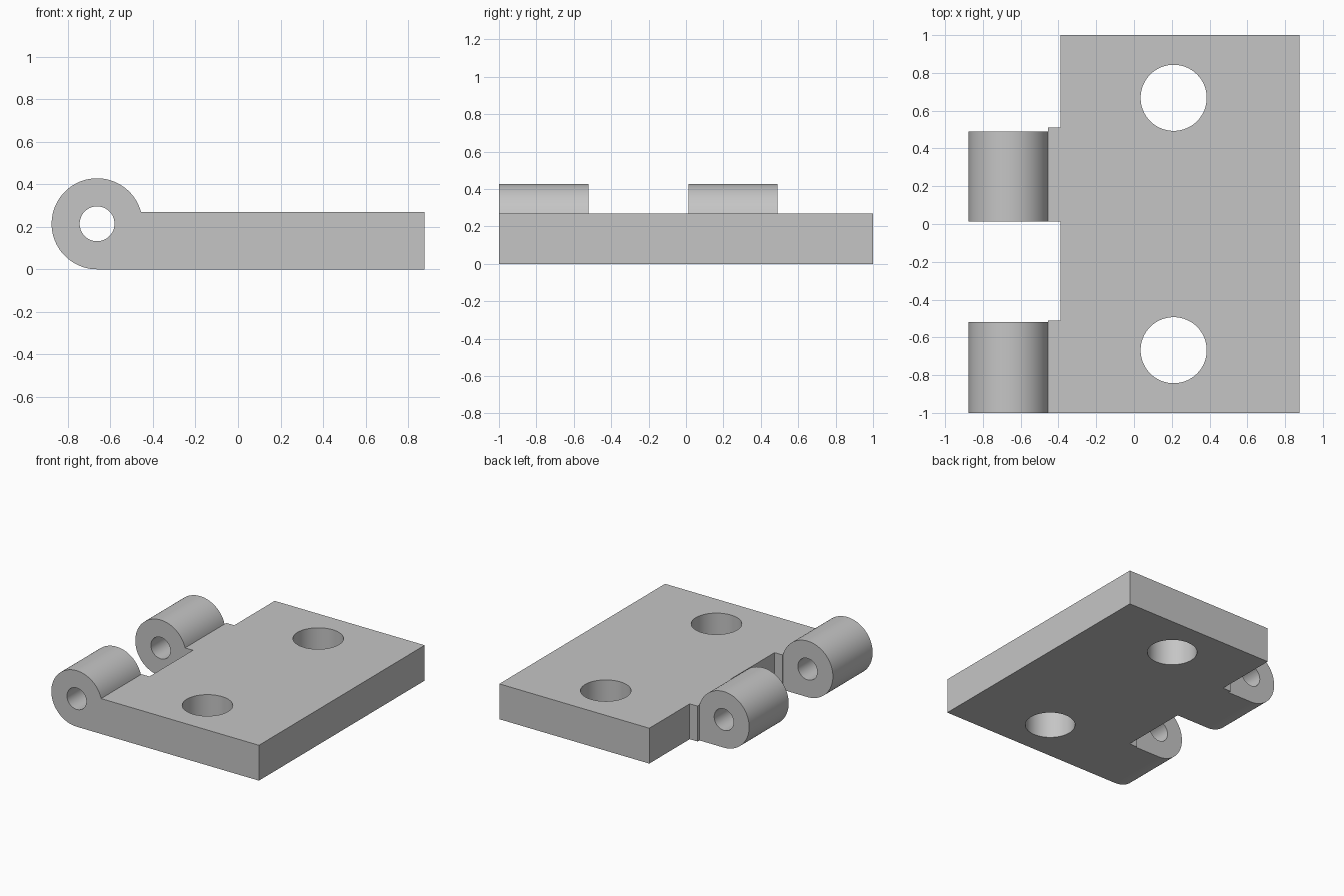
import bpy, bmesh, math
from mathutils import Vector

cube = bpy.data.objects.get("Cube")
if cube:
    bpy.data.objects.remove(cube, do_unlink=True)

# Main dimensions
HALF_X = 0.877
THICK = 0.27
RADIUS = 0.214
PIN_X = RADIUS - HALF_X
TAB_X = PIN_X + math.sqrt(RADIUS ** 2 - (THICK - RADIUS) ** 2)
EDGE_X = -0.39
KNUCKLES = [(-1.0, -0.52), (0.013, 0.49)]
SHOULDERS = [-0.512, 0.512]
SCREW_Y = 0.668

grey = bpy.data.materials.new("plain grey")
grey.use_nodes = True
colour = (0.56, 0.56, 0.56, 1)
grey.diffuse_color = colour
grey.node_tree.nodes["Principled BSDF"].inputs["Base Color"].default_value = colour


def prism(name, points, offset):
    """Extrude a closed outline of 3D points along offset."""
    bm = bmesh.new()
    face = bm.faces.new([bm.verts.new(p) for p in points])
    result = bmesh.ops.extrude_face_region(bm, geom=[face])
    moved = [v for v in result["geom"] if isinstance(v, bmesh.types.BMVert)]
    bmesh.ops.translate(bm, verts=moved, vec=Vector(offset))
    bmesh.ops.recalc_face_normals(bm, faces=bm.faces)
    mesh = bpy.data.meshes.new(name)
    bm.to_mesh(mesh)
    bm.free()
    obj = bpy.data.objects.new(name, mesh)
    mesh.materials.append(grey)
    bpy.context.collection.objects.link(obj)
    return obj


def circle(radius, count=64):
    angles = [math.tau * i / count for i in range(count)]
    return [(radius * math.cos(a), radius * math.sin(a)) for a in angles]


def combine(target, tool, operation):
    """Apply an exact boolean and remove the tool."""
    mod = target.modifiers.new("join", "BOOLEAN")
    mod.operation = operation
    mod.solver = "EXACT"
    mod.object = tool
    bpy.context.view_layer.objects.active = target
    bpy.ops.object.modifier_apply(modifier=mod.name)
    bpy.data.objects.remove(tool, do_unlink=True)


# Leaf plate with a short shoulder behind each knuckle
outline = [(HALF_X, -1), (HALF_X, 1), (EDGE_X, 1),
           (EDGE_X, SHOULDERS[1]), (TAB_X, SHOULDERS[1]),
           (TAB_X, KNUCKLES[1][0]), (EDGE_X, KNUCKLES[1][0]),
           (EDGE_X, SHOULDERS[0]), (TAB_X, SHOULDERS[0]), (TAB_X, -1)]
leaf = prism("hinge_leaf", [(x, y, 0) for x, y in outline], (0, 0, THICK))

# Knuckles: round barrel with a flat underside running into the leaf
start = math.atan2(THICK - RADIUS, TAB_X - PIN_X)
steps = 60
arc = [start + (1.5 * math.pi - start) * i / steps for i in range(steps + 1)]
profile = [(PIN_X + RADIUS * math.cos(a), RADIUS + RADIUS * math.sin(a)) for a in arc]
profile.append((TAB_X, 0))
for y0, y1 in KNUCKLES:
    knuckle = prism("knuckle", [(x, y0, z) for x, z in profile], (0, y1 - y0, 0))
    combine(leaf, knuckle, "UNION")

# Pin bore through both knuckles
bore = [(PIN_X + u, -1.1, RADIUS + v) for u, v in circle(0.082)]
combine(leaf, prism("pin_bore", bore, (0, 2.2, 0)), "DIFFERENCE")

# Two screw holes
for side in (-1, 1):
    hole = [(0.21 + u, side * SCREW_Y + v, -0.1) for u, v in circle(0.175)]
    combine(leaf, prism("screw_hole", hole, (0, 0, THICK + 0.2)), "DIFFERENCE")

# Smooth the round walls, keep the edges crisp
bpy.ops.object.select_all(action="DESELECT")
leaf.select_set(True)
bpy.context.view_layer.objects.active = leaf
bpy.ops.object.shade_smooth_by_angle(angle=math.radians(30))
